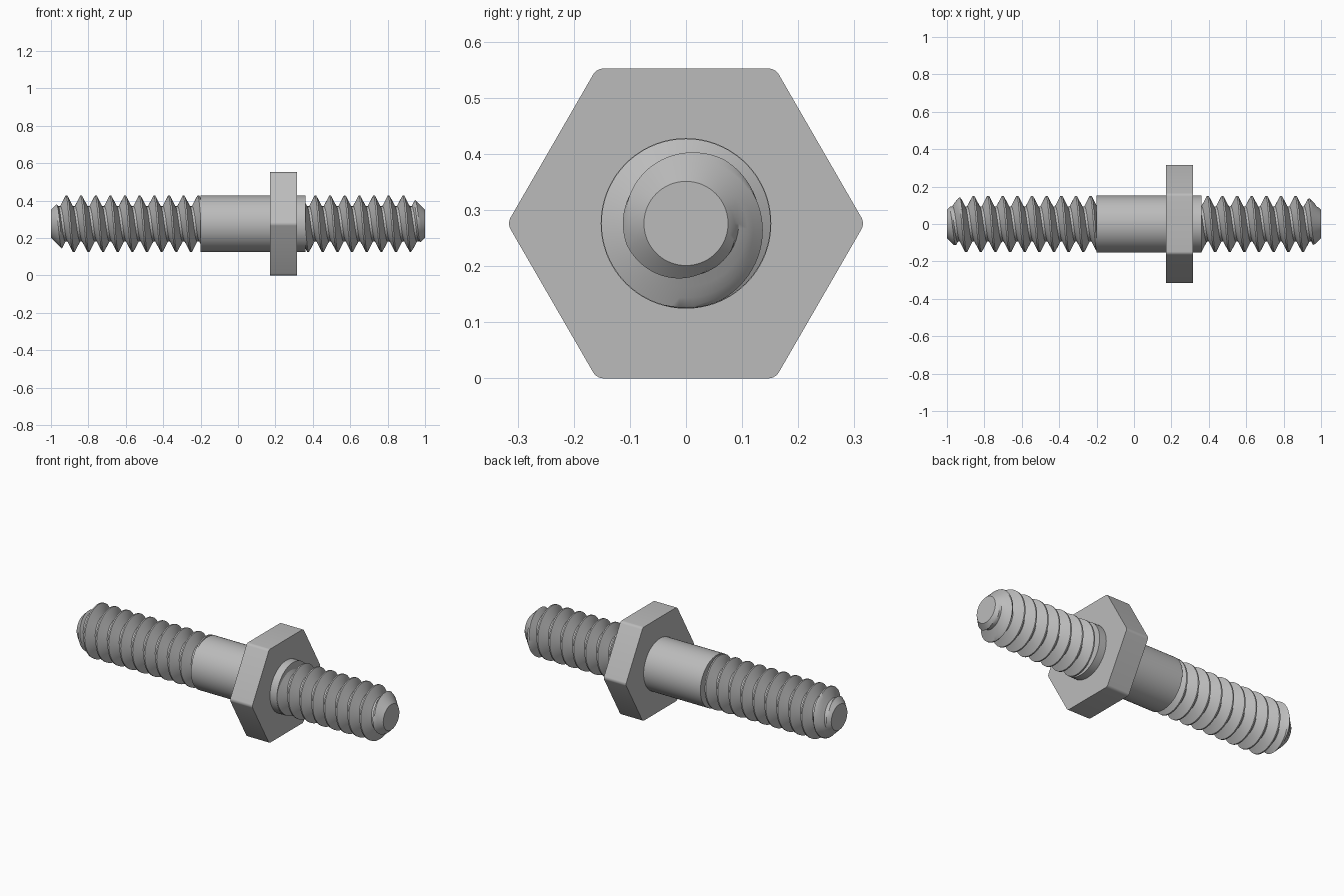
import bpy, bmesh, math
from mathutils import Matrix

if "Cube" in bpy.data.objects:
    bpy.data.objects.remove(bpy.data.objects["Cube"])

AXIS_Z = 0.276          # height of the rod axis, also the hex apothem
ROD_R = 0.151
PITCH = 0.0783
ROOT_R = 0.094
END_R = 0.075           # flat tip left by the 45 degree chamfer
CREST_X = -0.917        # where a crest passes over the top

steel = bpy.data.materials.new("steel grey")
steel.use_nodes = True
steel.diffuse_color = (0.5, 0.5, 0.5, 1)
steel.node_tree.nodes["Principled BSDF"].inputs["Base Color"].default_value = (0.5, 0.5, 0.5, 1)


def add_object(name, bm):
    bmesh.ops.recalc_face_normals(bm, faces=bm.faces)
    mesh = bpy.data.meshes.new(name)
    bm.to_mesh(mesh)
    bm.free()
    mesh.materials.append(steel)
    obj = bpy.data.objects.new(name, mesh)
    obj.location.z = AXIS_Z
    bpy.context.collection.objects.link(obj)
    bpy.ops.object.select_all(action='DESELECT')
    obj.select_set(True)
    bpy.context.view_layer.objects.active = obj
    bpy.ops.object.shade_smooth_by_angle(angle=math.radians(30))
    return obj


def prism(x0, x1, radius, sides):
    """Closed prism or cylinder lying along x."""
    bm = bmesh.new()
    turn = Matrix.Translation(((x0 + x1) / 2, 0, 0)) @ Matrix.Rotation(math.pi / 2, 4, 'Y')
    bmesh.ops.create_cone(bm, cap_ends=True, segments=sides, radius1=radius,
                          radius2=radius, depth=x1 - x0, matrix=turn)
    return bm


def thread_radius(x, angle):
    """V-thread with small crest and root flats, cut by the end chamfer."""
    phase = (x - CREST_X) / PITCH - (angle / math.tau - 0.25)
    off = abs(phase - round(phase))
    t = min(1, max(0, (off - 0.05) / 0.37))
    r = ROD_R + (ROOT_R - ROD_R) * t
    return min(r, END_R + max(0, 1 - abs(x)))


def threaded_rod(name, x0, x1, segments=72):
    """Rows follow the helix so that crests and roots stay crisp."""
    bm = bmesh.new()
    steps = [0, 0.05, 0.17, 0.3, 0.42, 0.58, 0.7, 0.83, 0.95]
    first = math.floor((x0 - CREST_X) / PITCH) - 2
    last = math.ceil((x1 - CREST_X) / PITCH) + 2
    rows = [k + s for k in range(first, last) for s in steps]
    columns = []
    for i in range(segments + 1):
        a = math.tau * i / segments
        column = []
        for row in rows:
            x = CREST_X + PITCH * (row + a / math.tau - 0.25)
            x = min(x1, max(x0, x))
            r = thread_radius(x, a)
            column.append(bm.verts.new((x, r * math.cos(a), r * math.sin(a))))
        columns.append(column)
    for c, d in zip(columns, columns[1:]):
        for j in range(len(rows) - 1):
            xs = [v.co.x for v in (c[j], c[j + 1], d[j], d[j + 1])]
            if max(xs) - min(xs) > 1e-6:
                bm.faces.new((c[j], d[j], d[j + 1], c[j + 1]))
    bmesh.ops.remove_doubles(bm, verts=bm.verts, dist=1e-5)
    bmesh.ops.delete(bm, geom=[v for v in bm.verts if not v.link_faces], context='VERTS')
    # close both tips
    bmesh.ops.holes_fill(bm, edges=[e for e in bm.edges if e.is_boundary], sides=0)
    return add_object(name, bm)


# Threaded ends, tucked slightly into the plain shank
threaded_rod("long_threaded_end", -1.0, -0.19)
threaded_rod("short_threaded_end", 0.35, 1.0)

# Plain shank passing through the nut
add_object("shank", prism(-0.2, 0.36, 0.152, 96))

# Hexagonal nut, corners on +y and -y, long edges rounded
bm = prism(0.17, 0.315, AXIS_Z / math.cos(math.pi / 6), 6)
bmesh.ops.rotate(bm, verts=bm.verts, cent=(0, 0, 0),
                 matrix=Matrix.Rotation(math.pi / 6, 3, 'X'))
if max(v.co.z for v in bm.verts) > AXIS_Z + 0.01:
    bmesh.ops.rotate(bm, verts=bm.verts, cent=(0, 0, 0),
                     matrix=Matrix.Rotation(math.pi / 6, 3, 'X'))
long_edges = [e for e in bm.edges if abs(e.verts[0].co.x - e.verts[1].co.x) > 0.1]
bmesh.ops.bevel(bm, geom=long_edges, offset=0.0115, offset_type='OFFSET',
                segments=5, profile=0.5, affect='EDGES')
add_object("hex_nut", bm)
